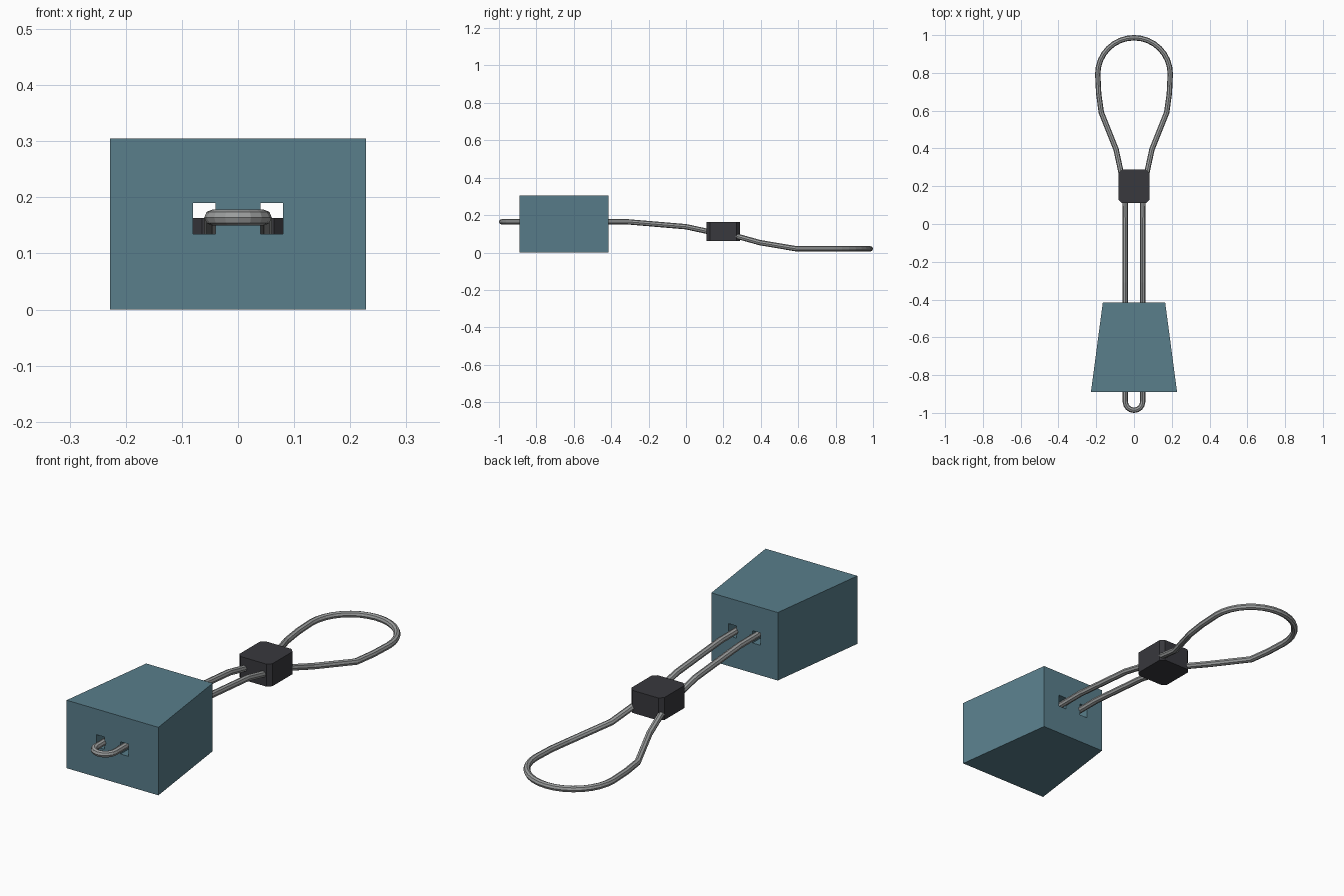
import bpy, bmesh, math

if "Cube" in bpy.data.objects:
    bpy.data.objects.remove(bpy.data.objects["Cube"])


def paint(obj, name, rgb):
    mat = bpy.data.materials.new(name)
    mat.diffuse_color = (*rgb, 1)
    mat.use_nodes = True
    mat.node_tree.nodes["Principled BSDF"].inputs["Base Color"].default_value = mat.diffuse_color
    obj.data.materials.append(mat)


def box(name, x, y, z):
    bpy.ops.mesh.primitive_cube_add(size=1, location=[(a + b) / 2 for a, b in (x, y, z)])
    obj = bpy.context.object
    obj.name = name
    obj.scale = [b - a for a, b in (x, y, z)]
    bpy.ops.object.transform_apply(location=True, scale=True)
    return obj


# Tapered block, wide at the front
block = box("block", (-0.228, 0.228), (-0.89, -0.415), (0, 0.305))
for v in block.data.vertices:
    if v.co.y > -0.6:
        v.co.x *= 0.165 / 0.228
paint(block, "teal", (0.10, 0.21, 0.26))

# Two cord channels through the block
for side in (-1, 1):
    xs = sorted((side * 0.04, side * 0.08))
    cutter = box("channel_cutter", xs, (-1, -0.3), (0.135, 0.19))
    cutter.hide_render = True
    mod = block.modifiers.new("channel", 'BOOLEAN')
    mod.operation = 'DIFFERENCE'
    mod.solver = 'EXACT'
    mod.object = cutter
    bpy.context.view_layer.objects.active = block
    bpy.ops.object.modifier_apply(modifier=mod.name)
    bpy.data.objects.remove(cutter)

# Sliding bead with chamfered upright corners
bead = box("sliding_bead", (-0.082, 0.082), (0.11, 0.288), (0.062, 0.163))
bm = bmesh.new()
bm.from_mesh(bead.data)
upright = [e for e in bm.edges if abs(e.verts[0].co.z - e.verts[1].co.z) > 0.05]
bmesh.ops.bevel(bm, geom=upright, offset=0.018, segments=1, affect='EDGES')
bm.to_mesh(bead.data)
bm.free()
paint(bead, "charcoal", (0.04, 0.04, 0.047))

# Right half of the cord: small front loop, straight run, wide back loop
half = []
for i in range(5):
    a = math.pi / 2 * i / 4
    half.append((0.046 * math.sin(a), -0.94 - 0.046 * math.cos(a), 0.164))
half += [(0.046, -0.31, 0.164), (0.046, 0.0, 0.138), (0.047, 0.12, 0.112),
         (0.07, 0.28, 0.085), (0.095, 0.395, 0.053), (0.173, 0.59, 0.02),
         (0.187, 0.69, 0.02)]
for i in range(9):
    a = math.pi / 2 * i / 8
    half.append((0.192 * math.cos(a), 0.794 + 0.192 * math.sin(a), 0.02))
half[-1] = (0, 0.986, 0.02)

# Mirror the path into a closed cord
path = half + [(-x, y, z) for x, y, z in half[-2:0:-1]]
curve = bpy.data.curves.new("cord", 'CURVE')
curve.dimensions = '3D'
curve.twist_mode = 'Z_UP'
curve.bevel_depth = 0.0142
curve.bevel_resolution = 2
spline = curve.splines.new('POLY')
spline.points.add(len(path) - 1)
for point, co in zip(spline.points, path):
    point.co = (*co, 1)
spline.use_cyclic_u = True
spline.use_smooth = False
cord = bpy.data.objects.new("cord", curve)
bpy.context.collection.objects.link(cord)
paint(cord, "grey_cord", (0.33, 0.34, 0.34))
